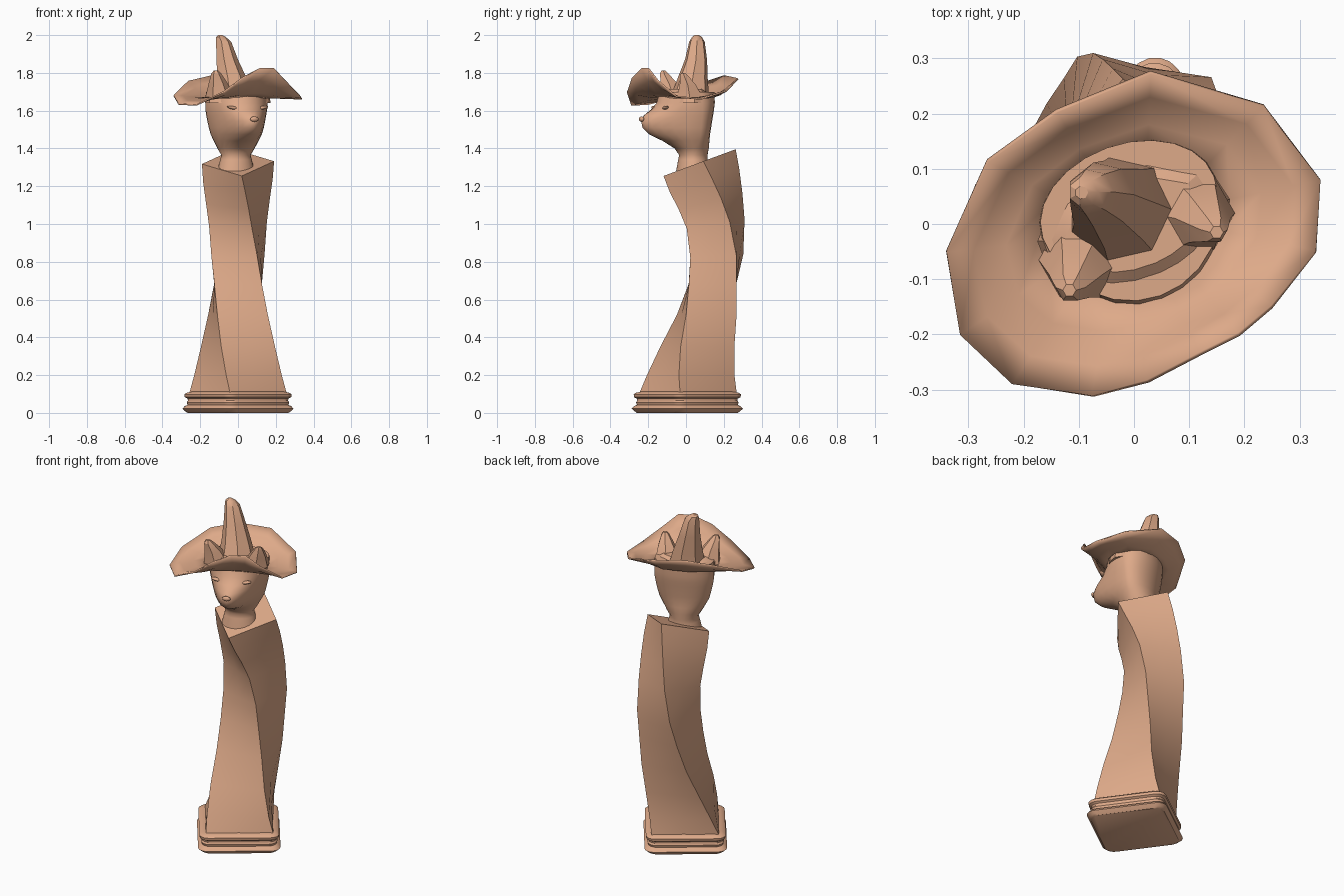
import bpy, bmesh, math
from math import sin, cos, radians, pi
from mathutils import Vector, Matrix

if "Cube" in bpy.data.objects:
    bpy.data.objects.remove(bpy.data.objects["Cube"])

mat = bpy.data.materials.new("tan_clay")
mat.diffuse_color = (0.73, 0.40, 0.25, 1)
mat.use_nodes = True
mat.node_tree.nodes["Principled BSDF"].inputs["Base Color"].default_value = mat.diffuse_color


def finish(name, bm, angle=35):
    bmesh.ops.recalc_face_normals(bm, faces=bm.faces)
    me = bpy.data.meshes.new(name)
    bm.to_mesh(me)
    bm.free()
    ob = bpy.data.objects.new(name, me)
    bpy.context.collection.objects.link(ob)
    me.materials.append(mat)
    bpy.ops.object.select_all(action='DESELECT')
    ob.select_set(True)
    bpy.context.view_layer.objects.active = ob
    bpy.ops.object.shade_smooth_by_angle(angle=radians(angle))
    return ob


def loft(name, rings, angle=35, caps=True):
    bm = bmesh.new()
    rows = [[bm.verts.new(p) for p in r] for r in rings]
    for a, b in zip(rows, rows[1:]):
        n = len(a)
        for i in range(n):
            bm.faces.new((a[i], a[(i + 1) % n], b[(i + 1) % n], b[i]))
    if caps:
        bm.faces.new(rows[0][::-1])
        bm.faces.new(rows[-1])
    return finish(name, bm, angle)


# Twisted square column: z, centre y, half diagonal, tilt
spine = [(0.10, 0.01, 0.262, 0), (0.20, 0.025, 0.24, 0), (0.35, 0.06, 0.215, 0),
         (0.52, 0.11, 0.192, 0), (0.68, 0.14, 0.178, 0), (0.83, 0.163, 0.174, 0.06),
         (1.00, 0.157, 0.170, 0.16), (1.12, 0.13, 0.178, 0.25),
         (1.23, 0.098, 0.188, 0.33), (1.325, 0.072, 0.192, 0.37)]
rings = []
for z, cy, r, tilt in spine:
    a0 = radians(-99 - 75 * (z - 0.1) / 1.225)
    corners = [Vector((r * cos(a0 + k * pi / 2), r * sin(a0 + k * pi / 2), 0)) for k in range(4)]
    ring = []
    for k in range(4):
        for t in (0, 0.5):
            p = corners[k].lerp(corners[(k + 1) % 4], t)
            ring.append((p.x, p.y + cy, z + tilt * p.y))
    rings.append(ring)
loft("twisted_column", rings)

# Moulded base with rounded corners: z, half diagonal
rings = []
for z, r in [(0, 0.27), (0.008, 0.282), (0.022, 0.298), (0.036, 0.285), (0.042, 0.27),
             (0.055, 0.275), (0.065, 0.268), (0.075, 0.27), (0.083, 0.285),
             (0.098, 0.288), (0.106, 0.277), (0.112, 0.25)]:
    ring = []
    rr = 0.05
    for k in range(4):
        a = radians(-99 + 90 * k)
        for j in range(-2, 3):
            b = a + j * pi / 8
            ring.append(((r - rr) * cos(a) + rr * cos(b), (r - rr) * sin(a) + rr * sin(b) + 0.007, z))
    rings.append(ring)
loft("moulded_base", rings)

# Head turned to one side: z, front y, back y, half width, snout pinch
turn = Matrix.Translation((-0.01, 0.03, 0)) @ Matrix.Rotation(radians(20), 4, 'Z')
sections = [(1.28, -0.08, 0.09, 0.10, 0), (1.34, -0.07, 0.085, 0.085, 0),
            (1.365, -0.065, 0.085, 0.078, 0), (1.40, -0.09, 0.09, 0.10, 0.05),
            (1.44, -0.16, 0.09, 0.122, 0.2), (1.475, -0.24, 0.09, 0.140, 0.35),
            (1.51, -0.277, 0.095, 0.150, 0.4), (1.545, -0.285, 0.10, 0.158, 0.4),
            (1.575, -0.268, 0.105, 0.164, 0.35), (1.605, -0.225, 0.11, 0.168, 0.2),
            (1.64, -0.19, 0.115, 0.168, 0.05), (1.70, -0.17, 0.115, 0.165, 0)]
rings = []
for z, yf, yb, w, pinch in sections:
    ring = []
    for k in range(24):
        a = 2 * pi * k / 24
        c = cos(a)
        y = yf * c if c > 0 else -yb * c
        x = w * sin(a) * (1 - pinch * max(c, 0))
        ring.append(turn @ Vector((x, y, z)))
    rings.append(ring)
loft("head", rings, 60)


def blob(name, loc, scale, roll=0):
    bm = bmesh.new()
    m = turn @ Matrix.Translation(loc) @ Matrix.Rotation(roll, 4, 'Y') @ Matrix.Diagonal((*scale, 1))
    bmesh.ops.create_uvsphere(bm, u_segments=12, v_segments=8, radius=1, matrix=m)
    finish(name, bm, 60)


# Facial details
blob("nose", (0, -0.283, 1.555), (0.024, 0.012, 0.014))
for s in (-1, 1):
    blob("eye", (s * 0.082, -0.178, 1.615), (0.034, 0.014, 0.009), s * -0.2)

# Wavy hat brim: outline of the rim
rim = [(-0.34, -0.05, 1.68), (-0.315, -0.20, 1.635), (-0.22, -0.29, 1.63), (-0.075, -0.312, 1.70),
       (0.025, -0.285, 1.775), (0.12, -0.235, 1.825), (0.19, -0.20, 1.825), (0.25, -0.15, 1.76),
       (0.33, -0.05, 1.675), (0.338, 0.08, 1.662), (0.235, 0.215, 1.705), (0.03, 0.275, 1.77),
       (-0.14, 0.205, 1.785), (-0.265, 0.115, 1.755)]
tilt = radians(20)


def oval(x, y, z, long, short):
    # Point on the crown oval in the direction of a rim point
    u, v = x * cos(tilt) + y * sin(tilt), -x * sin(tilt) + y * cos(tilt)
    a = math.atan2(v / 0.28, u / 0.34)
    u, v = long * cos(a), short * sin(a)
    return Vector((u * cos(tilt) - v * sin(tilt), u * sin(tilt) + v * cos(tilt), z))


inner = [oval(x, y, 1.668, 0.18, 0.125) for x, y, z in rim]
rings = [inner]
for t, dip in ((0.35, 0.5), (0.7, 0.8), (1, 1)):
    rings.append([Vector((i.x + (p[0] - i.x) * t, i.y + (p[1] - i.y) * t,
                          i.z + (p[2] - i.z) * t * dip)) for i, p in zip(inner, rim)])
brim = loft("hat_brim", rings, 60, caps=False)
mod = brim.modifiers.new("thickness", 'SOLIDIFY')
mod.thickness = 0.008
mod.offset = 0

# Low crown joining the three peaks
loft("hat_crown", [[oval(x, y, z, l, s) for x, y, _ in rim]
                   for z, l, s in ((1.64, 0.18, 0.125), (1.69, 0.17, 0.112), (1.715, 0.13, 0.08))], 25)


# Faceted peaks: each section is centre x, y, z, radius
def peak(name, path, sides):
    loft(name, [[(x + r * cos(2 * pi * k / sides), y + r * sin(2 * pi * k / sides), z)
                 for k in range(sides)] for x, y, z, r in path], 30)


peak("tall_peak", [(-0.02, 0.02, 1.67, 0.105), (-0.035, 0.035, 1.77, 0.082), (-0.06, 0.053, 1.87, 0.06),
                   (-0.078, 0.058, 1.965, 0.042), (-0.092, 0.058, 1.99, 0.027), (-0.095, 0.057, 2.0, 0.012)], 7)
peak("left_peak", [(-0.095, -0.065, 1.67, 0.078), (-0.105, -0.09, 1.745, 0.05),
                   (-0.115, -0.115, 1.795, 0.027), (-0.117, -0.12, 1.812, 0.012)], 6)
peak("right_peak", [(0.105, 0.02, 1.67, 0.078), (0.125, 0.01, 1.735, 0.05),
                    (0.145, -0.01, 1.785, 0.025), (0.15, -0.015, 1.80, 0.012)], 6)
